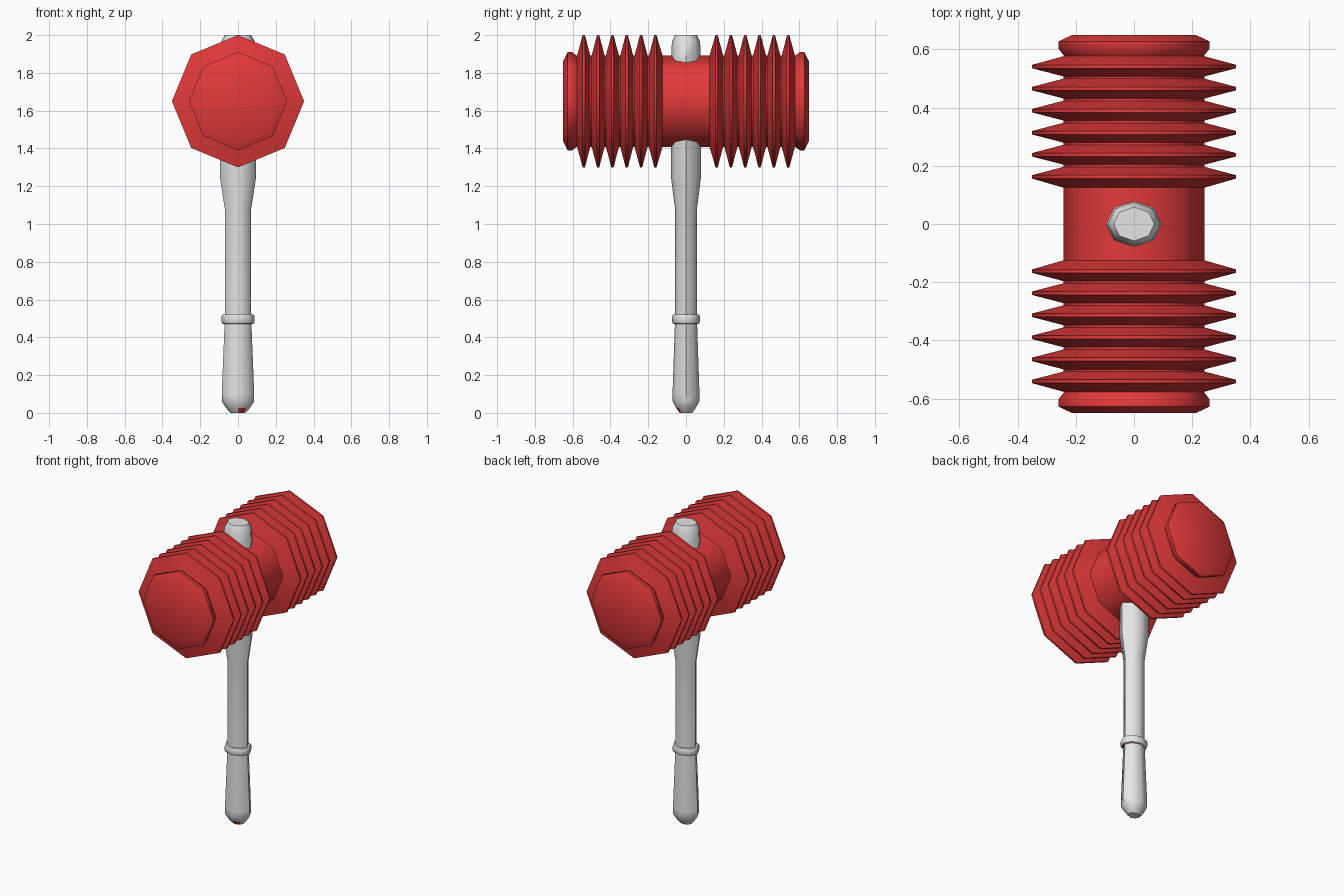
import bpy, bmesh, math
from mathutils import Matrix

if "Cube" in bpy.data.objects:
    bpy.data.objects.remove(bpy.data.objects["Cube"])


def material(name, rgb):
    m = bpy.data.materials.new(name)
    m.diffuse_color = (*rgb, 1)
    m.use_nodes = True
    m.node_tree.nodes["Principled BSDF"].inputs["Base Color"].default_value = m.diffuse_color
    return m


RED = material("red", (0.77, 0.042, 0.042))
GREY = material("light grey", (0.78, 0.78, 0.78))


def lathe(name, profile, mats, matrix, sides=8, rule=None):
    """Turn (radius, height) points around z, cap both ends, then transform."""
    bm = bmesh.new()
    rings = [[bm.verts.new((r * math.cos(2 * math.pi * i / sides),
                            r * math.sin(2 * math.pi * i / sides), h))
              for i in range(sides)] for r, h in profile]
    for a, b in zip(rings, rings[1:]):
        for i in range(sides):
            j = (i + 1) % sides
            bm.faces.new((a[i], a[j], b[j], b[i]))
    bm.faces.new(rings[0][::-1])
    bm.faces.new(rings[-1])
    bm.transform(matrix)
    bmesh.ops.recalc_face_normals(bm, faces=bm.faces[:])
    for f in bm.faces:
        f.smooth = True
        if rule:
            f.material_index = rule(f.calc_center_median())
    me = bpy.data.meshes.new(name)
    bm.to_mesh(me)
    bm.free()
    me.set_sharp_from_angle(angle=math.radians(50))
    for m in mats:
        me.materials.append(m)
    ob = bpy.data.objects.new(name, me)
    bpy.context.collection.objects.link(ob)
    return ob


# Head: half profile with six bellows ridges and an end cap, mirrored
half = [(0.243, 0.125)]
for k in range(6):
    y = 0.162 + 0.0758 * k
    half += [(0.35, y - 0.006), (0.35, y + 0.006),
             (0.243, y + 0.034), (0.243, y + 0.042)]
half[-2:] = [(0.24, 0.577)]
half += [(0.26, 0.603), (0.26, 0.627), (0.212, 0.65)]
profile = [(r, -y) for r, y in reversed(half)] + half
to_y = Matrix.Translation((0, 0, 1.65)) @ Matrix.Rotation(math.radians(-90), 4, 'X')
lathe("bellows_head", profile, [RED], to_y)


# Handle: oval shaft with two small red facets at the front right
def handle_color(c):
    octant = math.degrees(math.atan2(c.y, c.x)) if c.xy.length > 0.01 else 999
    bottom = c.z < 0.03 and -90 < octant < -45
    under_ring = 0.465 < c.z < 0.476 and -90 < octant < 0
    return 1 if bottom or under_ring else 0


shaft = [(0.04, 0), (0.062, 0.025), (0.085, 0.06), (0.086, 0.1), (0.071, 0.47),
         (0.083, 0.473), (0.088, 0.483), (0.088, 0.51), (0.083, 0.52),
         (0.07, 0.521), (0.07, 1.08), (0.096, 1.25), (0.096, 1.85),
         (0.09, 1.965), (0.07, 2.0)]
lathe("handle", shaft, [GREY, RED], Matrix.Diagonal((1, 0.83, 1, 1)), rule=handle_color)
